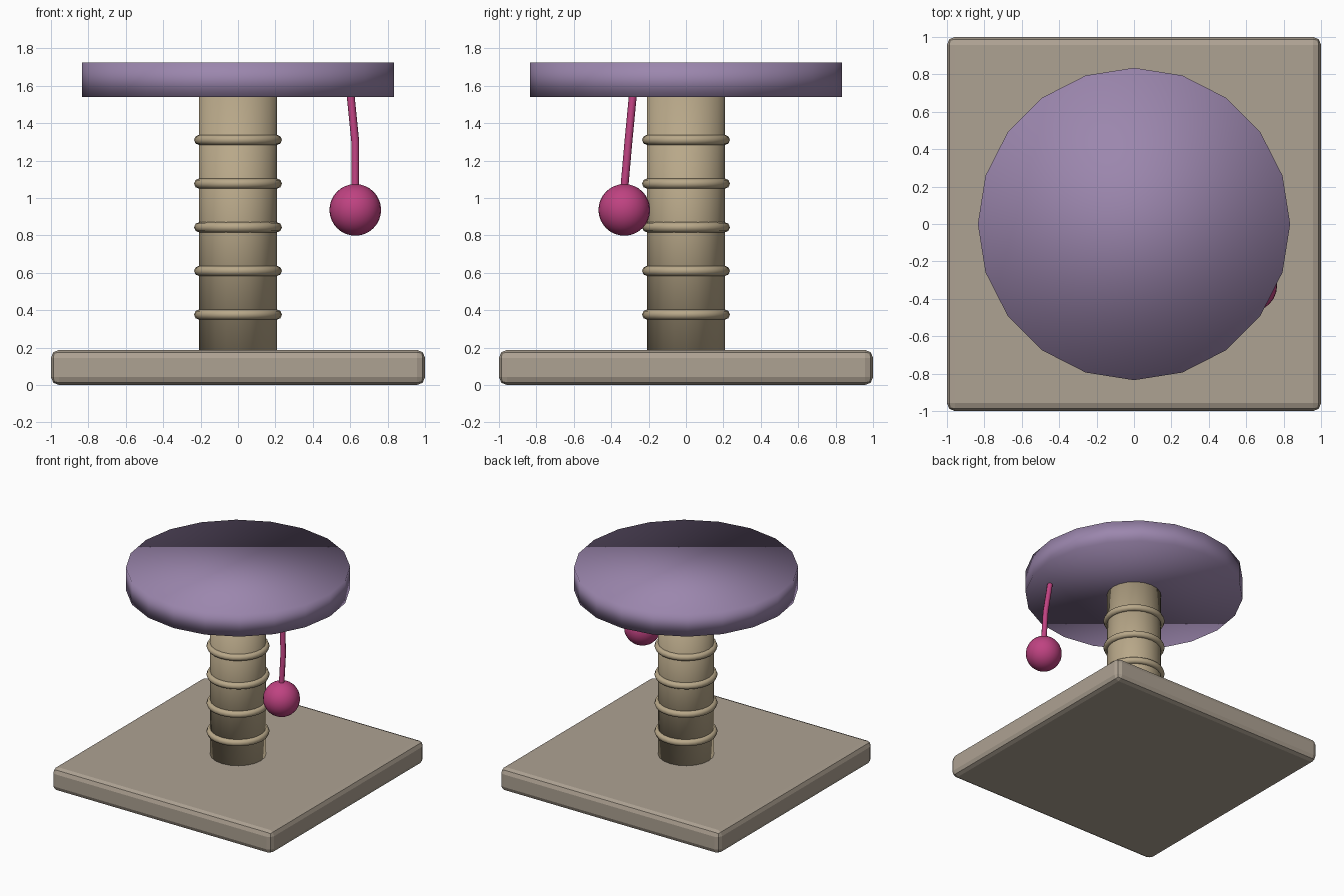
import bpy, bmesh
from mathutils import Vector

if "Cube" in bpy.data.objects:
    bpy.data.objects.remove(bpy.data.objects["Cube"])


def material(name, rgb):
    m = bpy.data.materials.new(name)
    m.diffuse_color = (*rgb, 1)
    m.use_nodes = True
    m.node_tree.nodes["Principled BSDF"].inputs["Base Color"].default_value = m.diffuse_color
    return m


base_mat = material("base_carpet", (0.42, 0.36, 0.29))
rope_mat = material("sisal", (0.48, 0.39, 0.25))
plush_mat = material("plush", (0.33, 0.24, 0.42))
toy_mat = material("toy_pink", (0.52, 0.055, 0.22))


def finish(name, mat, smooth=True):
    ob = bpy.context.object
    ob.name = name
    ob.data.materials.append(mat)
    if smooth:
        bpy.ops.object.shade_smooth()
    return ob


# Square base with rounded edges
BASE_TOP, PLATE_Z, PLATE_TOP = 0.187, 1.54, 1.723
bpy.ops.mesh.primitive_cube_add(size=1, location=(0, 0, BASE_TOP / 2))
bpy.context.object.scale = (2, 2, BASE_TOP)
bpy.ops.object.transform_apply(location=False, rotation=False, scale=True)
base = finish("base", base_mat, smooth=False)
bevel = base.modifiers.new("rounded_edges", 'BEVEL')
bevel.width = 0.042
bevel.segments = 2

# Scratching post
bpy.ops.mesh.primitive_cylinder_add(vertices=20, radius=0.208, depth=PLATE_Z - BASE_TOP,
                                    location=(0, 0, (PLATE_Z + BASE_TOP) / 2))
finish("post", rope_mat)

# Rope rings around the post
for i in range(5):
    bpy.ops.mesh.primitive_torus_add(major_radius=0.208, minor_radius=0.027,
                                     major_segments=28, minor_segments=8,
                                     location=(0, 0, 0.376 + i * 0.2335))
    finish(f"rope_ring_{i + 1}", rope_mat)

# Round perch, softly shaded all over
bpy.ops.mesh.primitive_cylinder_add(vertices=20, radius=0.835, depth=PLATE_TOP - PLATE_Z,
                                    location=(0, 0, (PLATE_Z + PLATE_TOP) / 2))
finish("perch", plush_mat)

# Hanging cord with a slight bend
curve = bpy.data.curves.new("toy_cord", 'CURVE')
curve.dimensions = '3D'
curve.bevel_depth = 0.021
curve.bevel_resolution = 2
curve.use_fill_caps = True
spline = curve.splines.new('POLY')
path = [(0.603, -0.285, 1.54), (0.627, -0.308, 1.30), (0.627, -0.33, 1.05)]
spline.points.add(len(path) - 1)
for p, co in zip(spline.points, path):
    p.co = (*co, 1)
curve.materials.append(toy_mat)
bpy.context.collection.objects.link(bpy.data.objects.new("toy_cord", curve))

# Toy ball
bpy.ops.mesh.primitive_uv_sphere_add(segments=24, ring_count=16, radius=0.138,
                                     location=(0.627, -0.33, 0.936))
finish("toy_ball", toy_mat)
